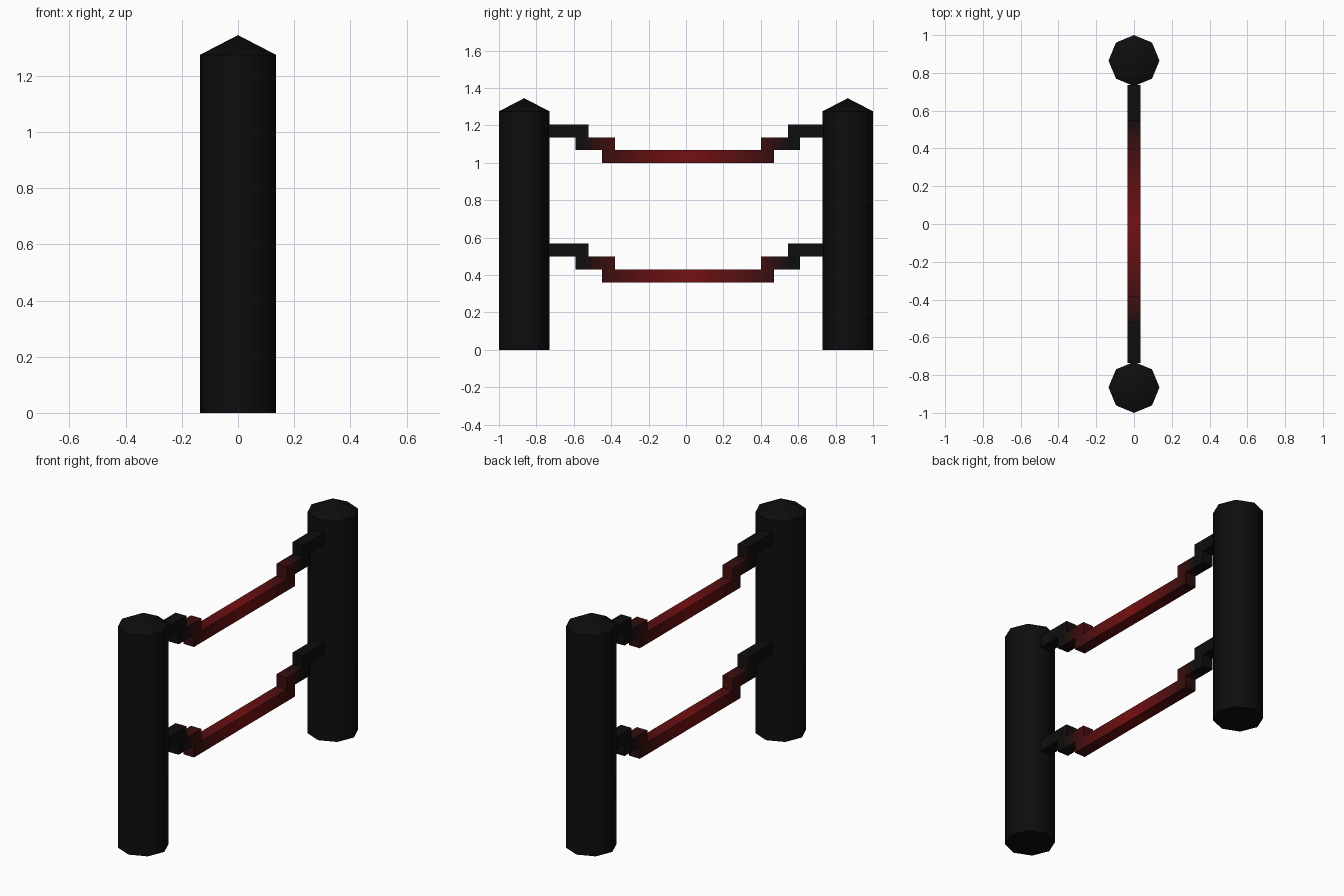
import bpy, bmesh, math
from mathutils import Matrix

if "Cube" in bpy.data.objects:
    bpy.data.objects.remove(bpy.data.objects["Cube"])

POST_R, POST_H, TIP_H, POST_Y = 0.135, 1.275, 1.345, 0.865
ROD, HALF = 0.069, 0.034          # rail thickness, half width
FADE, BANDS = 0.54, 14            # gradient reach and colour steps


def material(name, rgb):
    m = bpy.data.materials.new(name)
    m.diffuse_color = (*rgb, 1)
    m.use_nodes = True
    m.node_tree.nodes["Principled BSDF"].inputs["Base Color"].default_value = m.diffuse_color
    return m


def finish(bm, name, mats):
    bmesh.ops.recalc_face_normals(bm, faces=bm.faces)
    me = bpy.data.meshes.new(name)
    bm.to_mesh(me)
    bm.free()
    for m in mats:
        me.materials.append(m)
    ob = bpy.data.objects.new(name, me)
    bpy.context.collection.objects.link(ob)
    return ob


black_rgb, red_rgb = (0.004, 0.004, 0.004), (0.19, 0.005, 0.006)
black = material("black", black_rgb)
# Red in the middle fading to black at the ends
fade = []
for i in range(BANDS):
    t = (i + 0.5) / BANDS
    fade.append(material(f"red_fade_{i}",
                         [a + (b - a) * (1 - t) for a, b in zip(black_rgb, red_rgb)].copy()))
fade.append(black)


def post(name, y):
    # Octagonal post with a shallow pointed cap
    bm = bmesh.new()
    bmesh.ops.create_cone(bm, cap_ends=True, segments=8, radius1=POST_R, radius2=POST_R,
                          depth=POST_H, matrix=Matrix.Translation((0, y, POST_H / 2)))
    top = max(bm.faces, key=lambda f: f.calc_center_median().z)
    tip = bmesh.ops.poke(bm, faces=[top])["verts"][0]
    tip.co.z = TIP_H
    ob = finish(bm, name, [black])
    bpy.ops.object.select_all(action='DESELECT')
    ob.select_set(True)
    bpy.context.view_layer.objects.active = ob
    bpy.ops.object.shade_smooth_by_angle(angle=math.radians(50))


def rail(name, z):
    # Stepped sagging rail: side profile extruded across x
    a, b, c = z + ROD, z + 2 * ROD, z + 3 * ROD
    profile = [(-0.45, z), (0.47, z), (0.47, a), (0.61, a), (0.61, b), (0.735, b),
               (0.735, c), (0.545, c), (0.545, b), (0.40, b), (0.40, a), (-0.38, a),
               (-0.38, b), (-0.52, b), (-0.52, c), (-0.735, c), (-0.735, b),
               (-0.59, b), (-0.59, a), (-0.45, a)]
    bm = bmesh.new()
    face = bm.faces.new([bm.verts.new((-HALF, y, h)) for y, h in profile])
    ext = bmesh.ops.extrude_face_region(bm, geom=[face])["geom"]
    bmesh.ops.translate(bm, vec=(2 * HALF, 0, 0),
                        verts=[v for v in ext if isinstance(v, bmesh.types.BMVert)])
    # Slice into bands for the colour fade
    for i in range(-BANDS, BANDS + 1):
        bmesh.ops.bisect_plane(bm, geom=bm.verts[:] + bm.edges[:] + bm.faces[:], dist=1e-5,
                               plane_co=(0, i * FADE / BANDS, 0), plane_no=(0, 1, 0))
    for f in bm.faces:
        f.material_index = min(BANDS, int(abs(f.calc_center_median().y) / FADE * BANDS))
    finish(bm, name, fade)


post("front_post", -POST_Y)
post("back_post", POST_Y)
rail("upper_rail", 0.998)
rail("lower_rail", 0.36)
